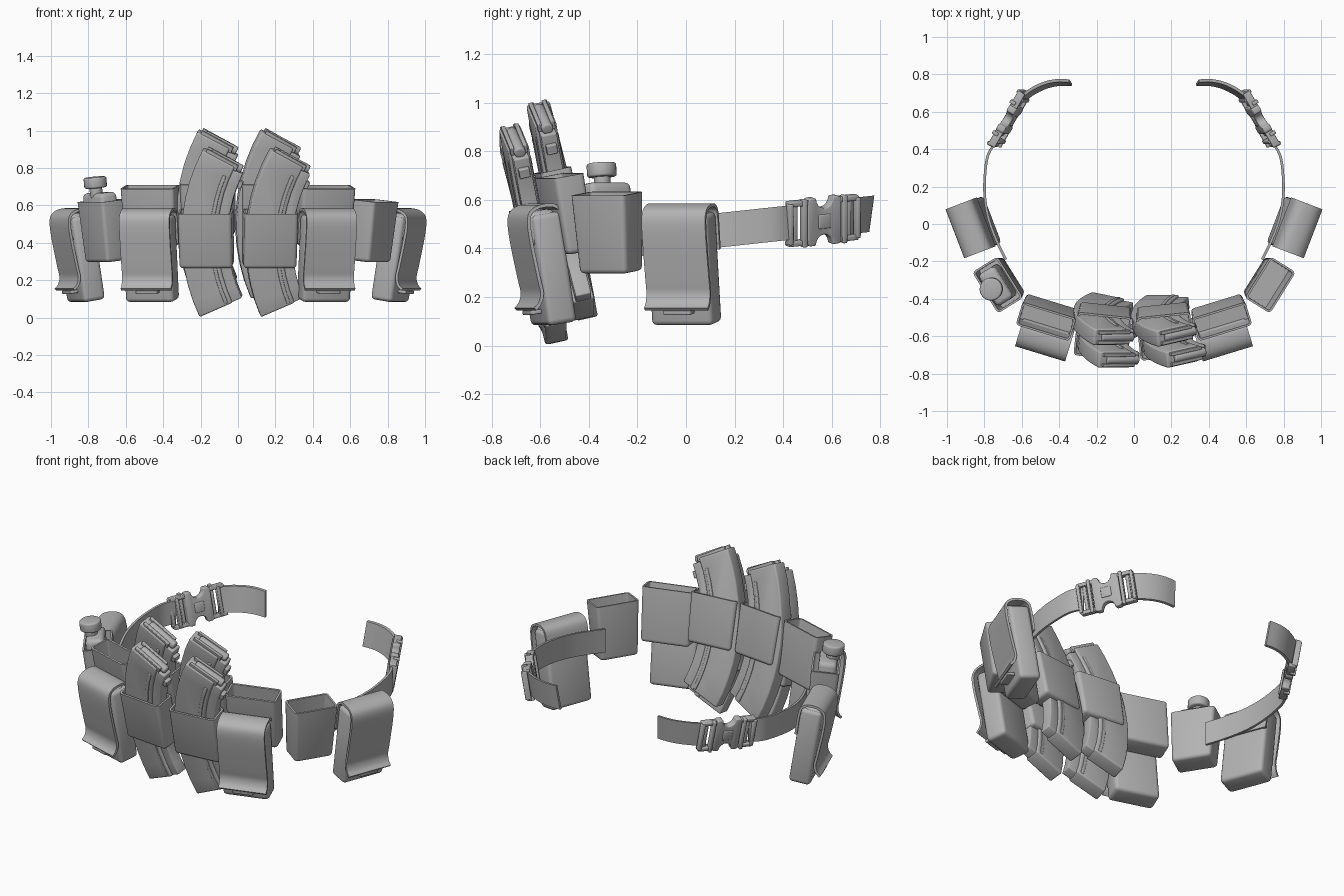
import bpy, bmesh
from math import radians, sin, cos, pi
from mathutils import Matrix, Vector

cube = bpy.data.objects.get("Cube")
if cube:
    bpy.data.objects.remove(cube, do_unlink=True)

grey = bpy.data.materials.new("plain_grey")
grey.use_nodes = True
COLOUR = (0.45, 0.45, 0.45, 1)
grey.diffuse_color = COLOUR
grey.node_tree.nodes["Principled BSDF"].inputs["Base Color"].default_value = COLOUR

parts = []
# profile planes: XZ extrudes along y, YZ extrudes along x
XZ = Matrix.Rotation(pi / 2, 4, 'X')
YZ = Matrix(((0, 0, 1, 0), (1, 0, 0, 0), (0, 1, 0, 0), (0, 0, 0, 1)))


def finish(name, bm, m):
    bm.transform(m)
    bmesh.ops.recalc_face_normals(bm, faces=bm.faces)
    mesh = bpy.data.meshes.new(name)
    bm.to_mesh(mesh)
    bm.free()
    mesh.materials.append(grey)
    ob = bpy.data.objects.new(name, mesh)
    bpy.context.collection.objects.link(ob)
    parts.append(ob)


def bevel_sharp(bm, width, keep=lambda e: True):
    edges = [e for e in bm.edges if e.calc_face_angle(0) > radians(35) and keep(e)]
    bmesh.ops.bevel(bm, geom=edges, offset=width, segments=3, profile=0.5,
                    affect='EDGES', clamp_overlap=True)


def prism(name, pts, depth, m, bevel=0):
    """Flat outline extruded evenly to both sides."""
    bm = bmesh.new()
    low = [bm.verts.new((x, y, -depth / 2)) for x, y in pts]
    top = [bm.verts.new((x, y, depth / 2)) for x, y in pts]
    bm.faces.new(low[::-1])
    bm.faces.new(top)
    for i in range(len(pts)):
        bm.faces.new((low[i - 1], low[i], top[i], top[i - 1]))
    bmesh.ops.recalc_face_normals(bm, faces=bm.faces)
    if bevel:
        bevel_sharp(bm, bevel)
    finish(name, bm, m)


def ribbon(name, path, width, thick, m):
    """Smoothed strip of webbing: an offset path extruded to its width."""
    p = [Vector(q) for q in path]
    p = [p[0]] + p + [p[-1]]
    fine = []
    for a, b, c, d in zip(p, p[1:], p[2:], p[3:]):
        for k in range(4):
            t = k / 4
            fine.append(0.5 * (2 * b + (c - a) * t + (2 * a - 5 * b + 4 * c - d) * t ** 2
                               + (3 * b - a - 3 * c + d) * t ** 3))
    fine.append(p[-1])
    sides = ([], [])
    for i, q in enumerate(fine):
        t = (fine[min(i + 1, len(fine) - 1)] - fine[max(i - 1, 0)]).normalized()
        n = Vector((-t.y, t.x)) * thick / 2
        sides[0].append(q + n)
        sides[1].append(q - n)
    prism(name, sides[0] + sides[1][::-1], width, m)


def box(name, size, centre, m, bevel=0.006):
    bm = bmesh.new()
    bmesh.ops.create_cube(bm, size=1)
    bm.transform(Matrix.Translation(centre) @ Matrix.Diagonal((*size, 1)))
    bevel_sharp(bm, bevel)
    finish(name, bm, m)


def cylinder(name, r, h, centre, m, rot=Matrix(), bevel=0.006):
    bm = bmesh.new()
    bmesh.ops.create_cone(bm, cap_ends=True, segments=24, radius1=r, radius2=r, depth=h)
    bevel_sharp(bm, bevel)
    finish(name, bm, m @ Matrix.Translation(centre) @ rot)


def open_pouch(name, w, d, z0, z1, y, m, taper=0.95, deep=0.15):
    """Tapered, round-cornered box with a hollow top."""
    bm = bmesh.new()
    bmesh.ops.create_cube(bm, size=1)
    for v in bm.verts:
        s = taper if v.co.z < 0 else 1
        v.co = (v.co.x * w * s, v.co.y * d * s + y, z1 if v.co.z > 0 else z0)
    bevel_sharp(bm, 0.02, lambda e: min(v.co.z for v in e.verts) < z1 - 0.001)
    mouth = max(bm.faces, key=lambda f: f.calc_center_median().z)
    bmesh.ops.inset_region(bm, faces=[mouth], thickness=0.011, use_even_offset=True)
    bmesh.ops.inset_region(bm, faces=[mouth], thickness=0.002, depth=-deep)
    finish(name, bm, m)


def frame(x, y, z, yaw, tilt):
    """Local -y faces outward, the top leans outward by tilt."""
    return (Matrix.Translation((x, y, z)) @ Matrix.Rotation(radians(yaw), 4, 'Z')
            @ Matrix.Rotation(radians(tilt), 4, 'X'))


def arc(r0, r1, a0, a1, n=10):
    """Outline of a curved band bowing towards -x."""
    ang = [radians(a0 + (a1 - a0) * i / n) for i in range(n + 1)]
    at = lambda r, a: (0.91 - r * cos(a), r * sin(a))
    return [at(r1, a) for a in ang] + [at(r0, a) for a in ang[::-1]]


def magazine(tag, m):
    def band(part, r0, r1, a0, a1, depth, y=0, bevel=0.006):
        prism(tag + part, arc(r0, r1, a0, a1), depth,
              m @ Matrix.Translation((0, y, 0)) @ XZ, bevel)
    band("_body", 0.845, 1.04, -23.8, 28.4, 0.09, 0, 0.01)
    band("_spine", 0.79, 0.86, -23.6, 27, 0.066)
    band("_rib", 0.865, 0.885, -23, 24, 0.098, 0, 0.004)
    for y in (-0.028, 0.028):
        band("_feed_lip", 0.83, 1.02, 27, 29.4, 0.018, y, 0.004)
    band("_catch", 0.768, 0.8, 21, 24, 0.045)
    # top round lying between the lips
    a = radians(28.2)
    r = 0.9
    cylinder(tag + "_round", 0.024, 0.19, (0.91 - r * cos(a), 0, r * sin(a)), m,
             Matrix.Rotation(pi / 2 + a, 4, 'Y'), 0.008)


def flap_pouch(tag, m):
    box(tag + "_body", (0.27, 0.125, 0.46), (0, 0.002, 0.23), m, 0.022)
    flap = [(0.066, 0.3), (0.066, 0.44), (0.045, 0.482), (0, 0.493), (-0.05, 0.484),
            (-0.078, 0.45), (-0.083, 0.36), (-0.074, 0.2), (-0.07, 0.14),
            (-0.085, 0.1), (-0.11, 0.078)]
    ribbon(tag + "_flap", flap, 0.28, 0.014, m @ YZ)
    box(tag + "_top_filler", (0.25, 0.125, 0.15), (0, -0.01, 0.4), m, 0.035)
    box(tag + "_pull_tab", (0.12, 0.05, 0.018), (0, -0.082, 0.062), m, 0.004)


def buckle(tag, m):
    # centre body with round thumb notches
    notch = [(0.04 * cos(t * pi / 8), 0.1 - 0.045 * sin(t * pi / 8)) for t in range(9)]
    upper = [(0.08, 0.09), (0.07, 0.1)] + notch + [(-0.07, 0.1), (-0.08, 0.09)]
    lower = [(x, -y) for x, y in upper[::-1]]
    prism(tag + "_centre", upper + lower, 0.045, m, 0.006)
    box(tag + "_latch", (0.06, 0.06, 0.055), (0, 0, 0), m)
    # ladder frames at both ends
    for s in (-1, 1):
        for w in (-1, 1):
            box(tag + "_rail", (0.1, 0.022, 0.042), (s * 0.115, w * 0.083, 0), m, 0.005)
        for u, h, z in ((0.095, 0.2, 0.014), (0.128, 0.17, -0.012), (0.16, 0.17, 0.012)):
            box(tag + "_bar", (0.02, h, 0.034), (s * u, 0, z), m, 0.005)


# paired magazine pouches, each with a front and a rear magazine
for s, side in ((-1, "right"), (1, "left")):
    m = frame(s * 0.163, -0.555, 0.435, s * 6, 12.5)
    open_pouch(side + "_rear_magazine_pouch", 0.29, 0.13, -0.01, 0.28, 0.068, m)
    open_pouch(side + "_front_magazine_pouch", 0.29, 0.13, -0.15, 0.15, -0.068, m, 0.98)
    magazine(side + "_rear_magazine", m @ Matrix.Translation((-0.04, 0.068, 0.07)))
    magazine(side + "_front_magazine", m @ Matrix.Translation((0, -0.068, 0)))

    # outer pouches around the waist
    open_pouch(side + "_tall_pouch", 0.3, 0.13, 0.085, 0.405, 0,
               frame(s * 0.45, -0.455, 0.3, s * 17, 10))
    flap_pouch(side + "_front_flap_pouch", frame(s * 0.457, -0.546, 0.09, s * 17, 9))
    flap_pouch(side + "_side_flap_pouch", frame(s * 0.813, 0.003, 0.09, s * 69, 9))
    small = frame(s * 0.7, -0.308, 0.302, s * 58, 6)
    open_pouch(side + "_small_pouch", 0.26, 0.16, 0, 0.325, 0, small, 0.88, 0.22)
    if s < 0:
        box("bottle_body", (0.2, 0.105, 0.3), (0, -0.01, 0.22), small, 0.025)
        cylinder("bottle_neck", 0.034, 0.08, (0, -0.03, 0.385), small)
        cylinder("bottle_cap", 0.061, 0.058, (0, -0.03, 0.426), small, bevel=0.01)

    # waist strap in two lengths, rising gently to the back
    rise = Matrix(((s, 0, 0, 0), (0, 1, 0, 0), (0, 0.108, 1, 0.46), (0, 0, 0, 1)))
    ribbon(side + "_strap", [(0.685, -0.19), (0.73, -0.1), (0.775, 0.02), (0.797, 0.14),
                             (0.797, 0.26), (0.78, 0.37), (0.735, 0.44)], 0.142, 0.014, rise)
    # the rear length leans outward at the top
    lean = Matrix.Identity(4)
    lean[0][2], lean[1][2] = 0.1, 0.14
    ribbon(side + "_strap_end", [(0.6, 0.665), (0.55, 0.705), (0.48, 0.74), (0.41, 0.756),
                                 (0.34, 0.755)], 0.148, 0.016, rise @ lean)
    along = Vector((-s * 0.16, 0.28, 0.03)).normalized()
    out = along.cross(Vector((0, 0, 1))).normalized() * s
    up = out.cross(along) * s
    up, out = (up + out * 0.17).normalized(), (out - up * 0.17).normalized()
    turn = Matrix((along, up, out)).transposed().to_4x4()
    buckle(side + "_buckle", Matrix.Translation((s * 0.665, 0.56, 0.515)) @ turn)

# smooth curves, crisp edges
bpy.ops.object.select_all(action='DESELECT')
for ob in parts:
    ob.select_set(True)
bpy.context.view_layer.objects.active = parts[0]
bpy.ops.object.shade_smooth_by_angle(angle=radians(32))
